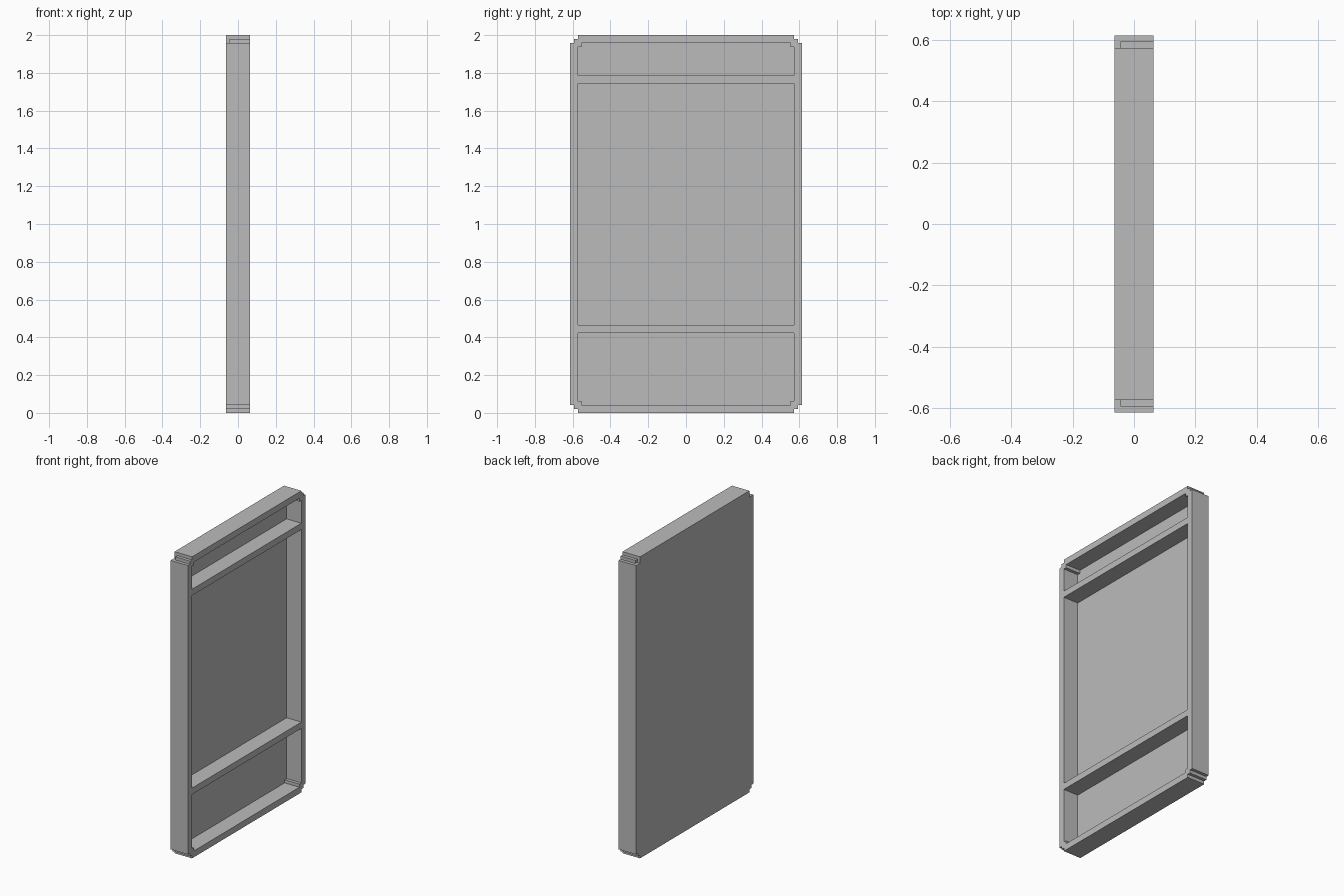
import bpy
import bmesh

if "Cube" in bpy.data.objects:
    bpy.data.objects.remove(bpy.data.objects["Cube"], do_unlink=True)

STEP = 0.021
WALL = 2 * STEP
DEPTH, HALF, HEIGHT = 0.064, 0.615, 2.0
PANEL = -DEPTH + STEP * 0.95      # front surface of the back panel

grey = bpy.data.materials.new("plain grey")
grey.use_nodes = True
grey.diffuse_color = (0.5, 0.5, 0.5, 1)
grey.node_tree.nodes["Principled BSDF"].inputs["Base Color"].default_value = (0.5, 0.5, 0.5, 1)


def staircase(half, z, direction, steps):
    """Right-hand corner points, from the side edge to the end edge."""
    points = [(half, z - direction * steps * STEP)]
    for i in range(steps):
        level = z - direction * (steps - i) * STEP
        inner = half - (i + 1) * STEP
        points += [(inner, level), (inner, level + direction * STEP)]
    return points


def slab(name, x0, x1, half, z0, z1, bottom_steps=0, top_steps=0):
    """Rectangle with stepped corners, extruded along x."""
    right = staircase(half, z0, -1, bottom_steps)[::-1] + staircase(half, z1, 1, top_steps)
    outline = right + [(-y, z) for y, z in reversed(right)]
    bm = bmesh.new()
    face = bm.faces.new([bm.verts.new((x0, y, z)) for y, z in outline])
    extruded = bmesh.ops.extrude_face_region(bm, geom=[face])["geom"]
    bmesh.ops.translate(bm, vec=(x1 - x0, 0, 0),
                        verts=[v for v in extruded if isinstance(v, bmesh.types.BMVert)])
    bmesh.ops.recalc_face_normals(bm, faces=bm.faces)
    mesh = bpy.data.meshes.new(name)
    bm.to_mesh(mesh)
    bm.free()
    mesh.materials.append(grey)
    obj = bpy.data.objects.new(name, mesh)
    bpy.context.scene.collection.objects.link(obj)
    return obj


# Tray body with stepped outer corners
body = slab("tray_frame", -DEPTH, DEPTH, HALF, 0, HEIGHT, 2, 2)

# Three compartments, divided by two rails
inner = HALF - WALL
cutters = [
    slab("lower_pocket", PANEL, 0.2, inner, WALL, 0.424, 1, 0),
    slab("middle_pocket", PANEL, 0.2, inner, 0.466, 1.743),
    slab("upper_pocket", PANEL, 0.2, inner, 1.785, HEIGHT - WALL, 0, 1),
]

# Square notches in the upper corners of the back panel
for side, name in ((1, "left_notch"), (-1, "right_notch")):
    notch = slab(name, -0.2, PANEL, 0.1, HEIGHT - WALL, HEIGHT + 0.1)
    for v in notch.data.vertices:
        v.co.y += side * (inner + 0.1)
    cutters.append(notch)

for cutter in cutters:
    cutter.hide_render = True
    mod = body.modifiers.new(cutter.name, 'BOOLEAN')
    mod.operation = 'DIFFERENCE'
    mod.solver = 'EXACT'
    mod.object = cutter

# Bake the cuts and discard the cutters
graph = bpy.context.evaluated_depsgraph_get()
result = bpy.data.meshes.new_from_object(body.evaluated_get(graph))
body.modifiers.clear()
body.data = result
for cutter in cutters:
    bpy.data.objects.remove(cutter, do_unlink=True)
